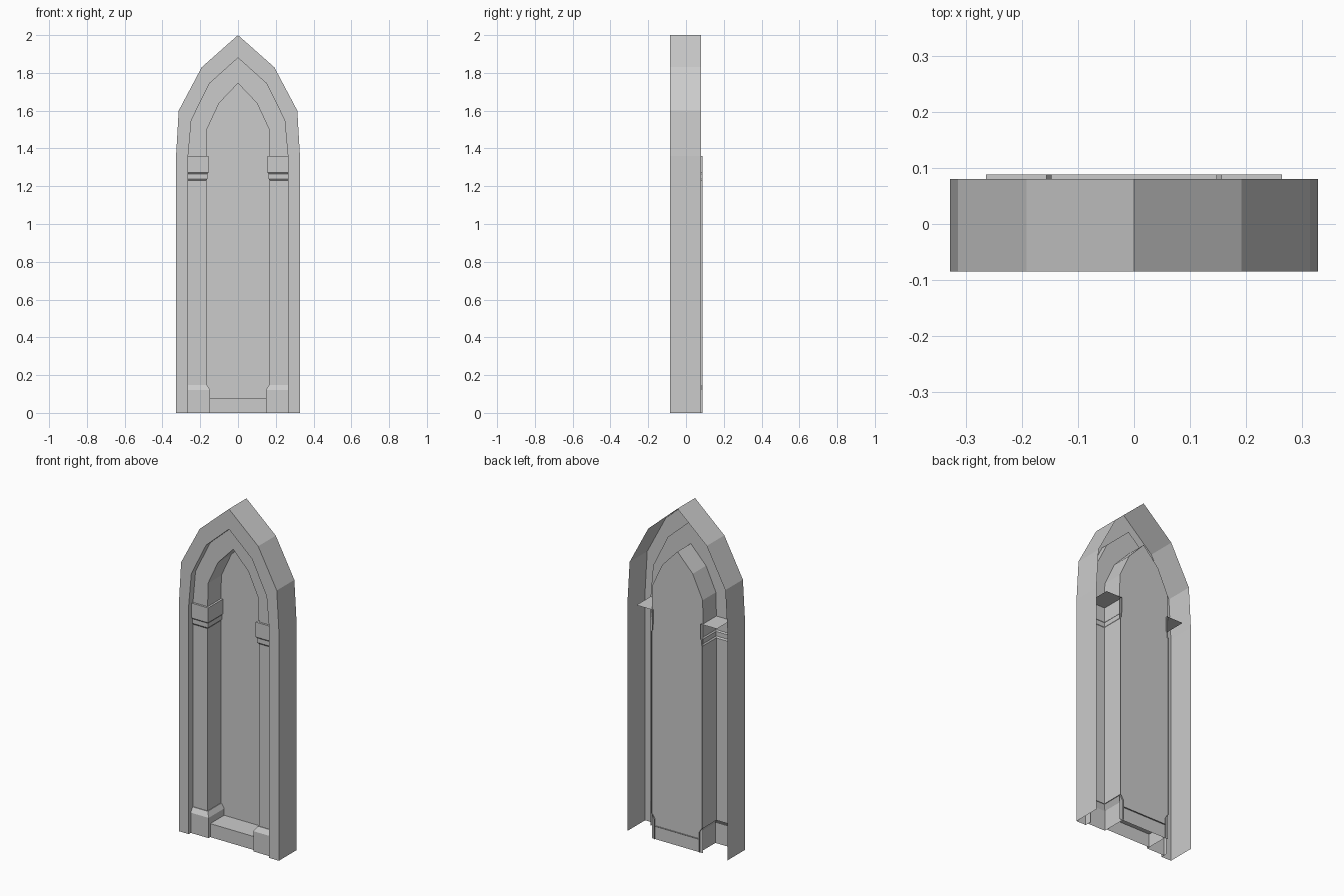
import bpy

cube = bpy.data.objects.get("Cube")
if cube:
    bpy.data.objects.remove(cube, do_unlink=True)

stone = bpy.data.materials.new("grey_stone")
stone.use_nodes = True
colour = (0.6, 0.6, 0.6, 1)
stone.diffuse_color = colour
stone.node_tree.nodes["Principled BSDF"].inputs["Base Color"].default_value = colour

FRONT, STEP, BACK, REAR = -0.085, -0.045, 0.08, 0.088
SPRING = 1.36      # height where the arch starts
JAMB = 0.264       # outer edge of the columns
SHAFT = 0.168      # inner edge of the columns


def add_part(name, verts, faces):
    mesh = bpy.data.meshes.new(name)
    mesh.from_pydata(verts, [], faces)
    mesh.materials.append(stone)
    obj = bpy.data.objects.new(name, mesh)
    bpy.context.collection.objects.link(obj)
    return obj


def outline(half):
    """Mirror the right half of an arch, listed bottom to apex."""
    return half + [(-x, z) for x, z in reversed(half[:-1])]


def loft(name, rows):
    """Skin a list of equally long point rows with open quad strips."""
    n = len(rows[0])
    faces = [(r * n + i, r * n + i + 1, (r + 1) * n + i + 1, (r + 1) * n + i)
             for r in range(len(rows) - 1) for i in range(n - 1)]
    return add_part(name, [p for row in rows for p in row], faces)


def at(points, y):
    return [(x, y, z) for x, z in points]


outer = outline([(0.328, 0), (0.328, SPRING), (0.314, 1.6), (0.192, 1.83), (0, 2)])
middle = outline([(JAMB, 0), (JAMB, SPRING), (0.247, 1.55), (0.15, 1.745), (0, 1.88)])
inner = outline([(SHAFT, SPRING), (0.165, 1.5), (0.1, 1.64), (0, 1.745)])
panel = outline([(SHAFT, 0), (SHAFT, SPRING), (0.165, 1.5), (0.1, 1.64), (0, 1.745)])

# Outer casing, face frame and first reveal
loft("outer_frame", [at(outer, BACK), at(outer, FRONT), at(middle, FRONT), at(middle, STEP)])

# Recessed arch moulding above the columns
loft("inner_arch", [at(middle[1:-1], STEP), at(inner, STEP), at(inner, BACK)])

# Flat panel at the back of the niche
add_part("back_panel", at(panel, BACK), [tuple(range(len(panel)))])

# Columns: an L-shaped section whose overhang changes with height
profile = [(0, 0.021), (0.12, 0.021), (0.148, 0.004), (0.148, 0), (1.23, 0),
           (1.238, 0.006), (1.265, 0.006), (1.272, 0.012), (SPRING, 0.012)]
for side, label in ((1, "left"), (-1, "right")):
    rows = [[(side * JAMB, STEP - o, z), (side * (SHAFT - o), STEP - o, z),
             (side * (SHAFT - o), REAR, z)] for z, o in profile]
    loft(label + "_column", rows)
    add_part(label + "_capital_top", rows[-1] + [(side * JAMB, REAR, SPRING)], [(0, 1, 2, 3)])

# Sill between the column bases
loft("sill", [[(x, y, z) for x in (-0.147, 0.147)]
              for y, z in ((-0.05, 0), (-0.05, 0.08), (REAR, 0.08))])
